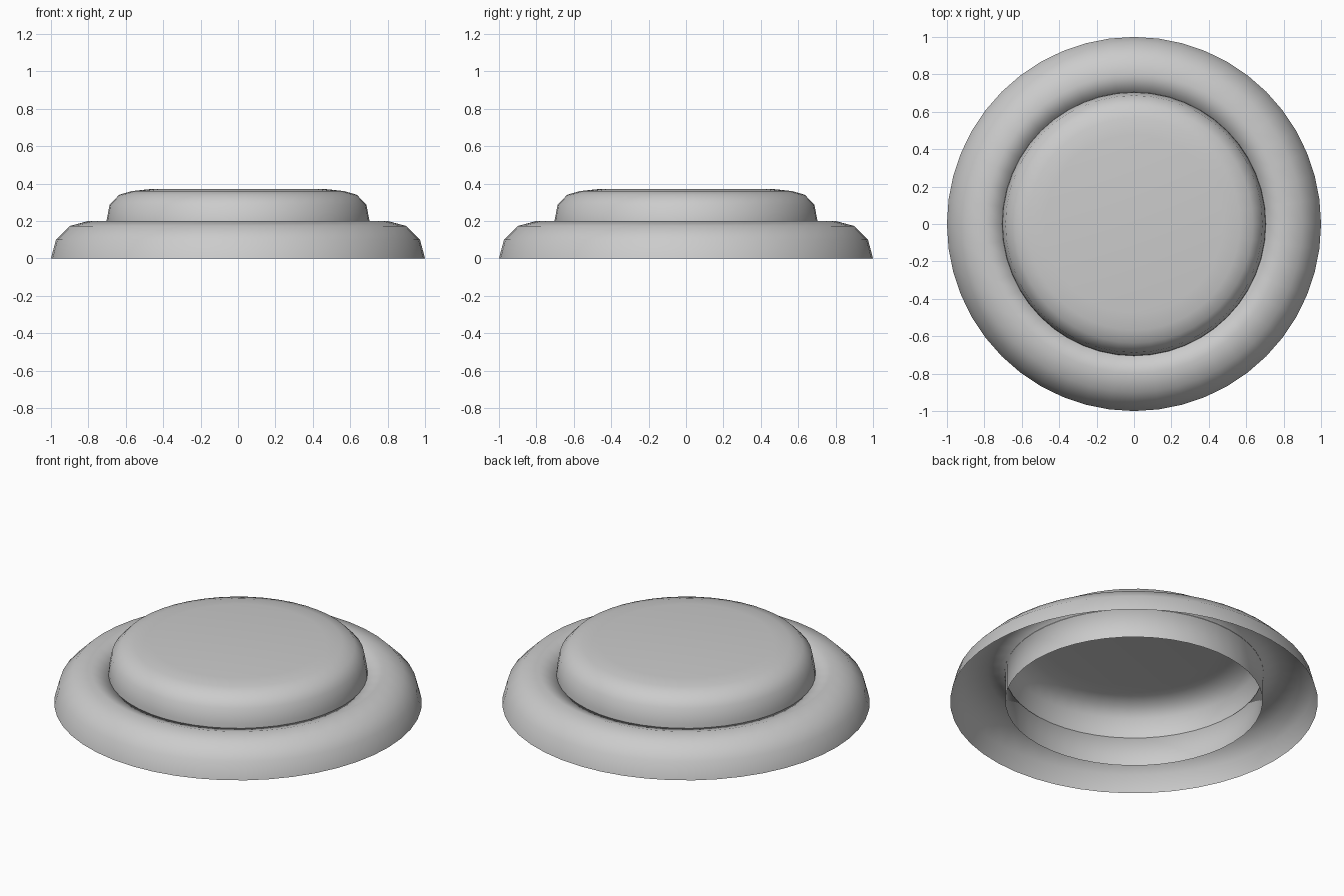
import bpy, math

if "Cube" in bpy.data.objects:
    bpy.data.objects.remove(bpy.data.objects["Cube"])

SEGMENTS = 48


def lathe(name, profile, smooth_angle, cap=False):
    """Revolve (radius, z) points around z; optionally close the last loop."""
    verts, faces = [], []
    for r, z in profile:
        for i in range(SEGMENTS):
            a = 2 * math.pi * i / SEGMENTS
            verts.append((r * math.cos(a), r * math.sin(a), z))
    for k in range(len(profile) - 1):
        for i in range(SEGMENTS):
            j = (i + 1) % SEGMENTS
            lo, hi = k * SEGMENTS, (k + 1) * SEGMENTS
            faces.append((lo + i, lo + j, hi + j, hi + i))
    if cap:
        top = (len(profile) - 1) * SEGMENTS
        faces.append(tuple(range(top, top + SEGMENTS)))
    mesh = bpy.data.meshes.new(name)
    mesh.from_pydata(verts, [], faces)
    obj = bpy.data.objects.new(name, mesh)
    bpy.context.collection.objects.link(obj)
    bpy.ops.object.select_all(action='DESELECT')
    obj.select_set(True)
    bpy.context.view_layer.objects.active = obj
    bpy.ops.object.shade_smooth_by_angle(angle=math.radians(smooth_angle))
    return obj


# Outer ring: rounded hollow shell, dipping inward to a straight inner wall
ring = [(0.8 + 0.2 * math.cos(math.radians(a)), 0.2 * math.sin(math.radians(a)))
        for a in range(0, 121, 30)]
ring.append((0.7, 0.0))
lathe("outer_ring", ring, 80)

# Button: shallow domed cap with a flat top, open underneath
button = [(0.705, 0.172), (0.703, 0.2), (0.687, 0.286), (0.636, 0.34),
          (0.567, 0.36), (0.475, 0.37)]
lathe("button_cap", button, 45, cap=True)
